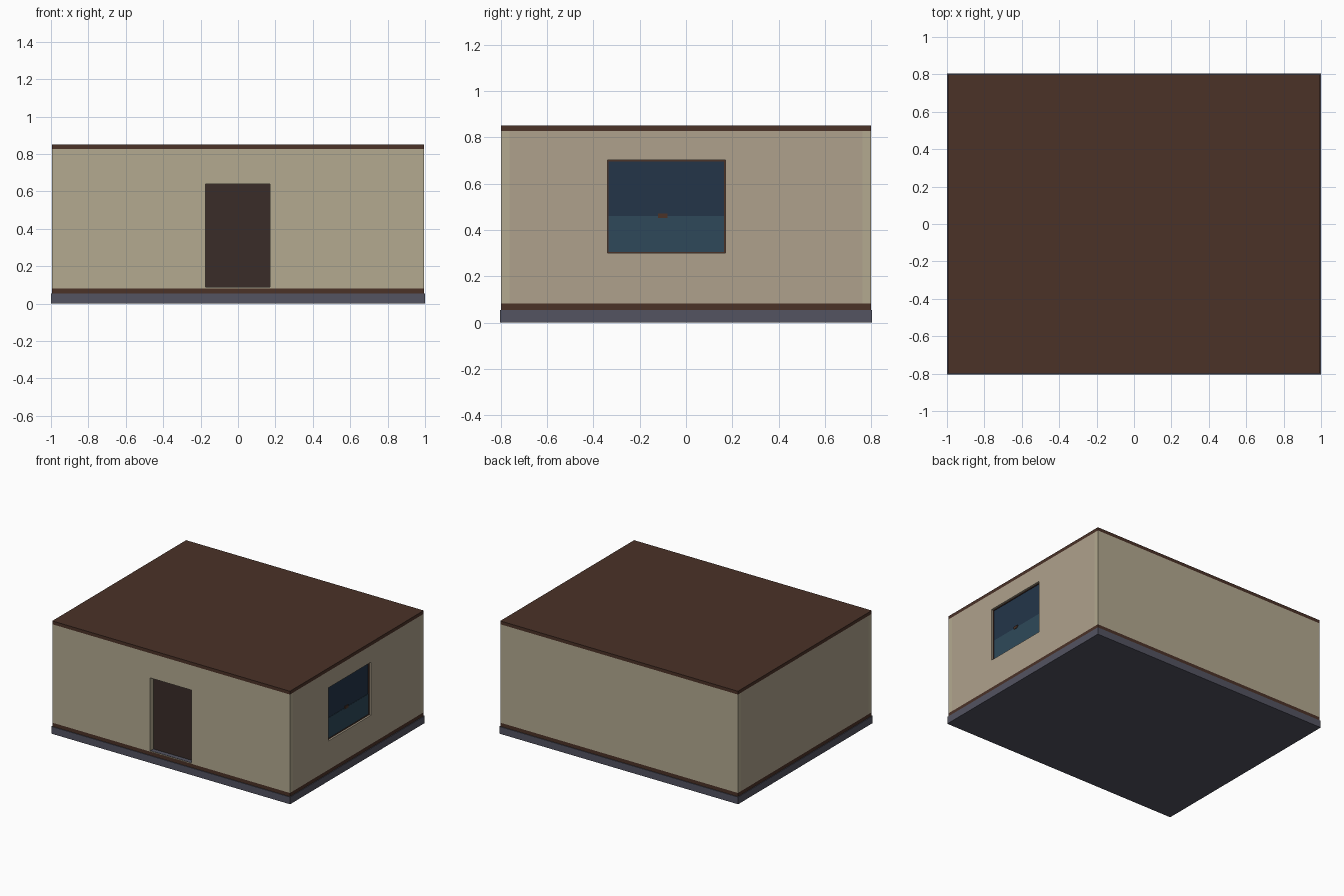
import bpy, bmesh

if "Cube" in bpy.data.objects:
    bpy.data.objects.remove(bpy.data.objects["Cube"])

def material(name, r, g, b):
    m = bpy.data.materials.new(name)
    lin = [(c / 255) ** 2.2 for c in (r, g, b)]
    m.diffuse_color = (*lin, 1)
    m.use_nodes = True
    m.node_tree.nodes["Principled BSDF"].inputs["Base Color"].default_value = m.diffuse_color
    return m

WALL = material("cream_plaster", 178, 168, 143)
SIDE = material("warm_plaster", 173, 160, 139)
BROWN = material("brown_wood", 76, 53, 44)
STONE = material("slate_base", 84, 84, 97)
DOOR = material("dark_door", 60, 48, 45)
GLASS_UP = material("deep_blue_glass", 40, 56, 74)
GLASS_LOW = material("teal_glass", 50, 74, 90)

def finish(name, bm, mat):
    bmesh.ops.recalc_face_normals(bm, faces=bm.faces)
    mesh = bpy.data.meshes.new(name)
    bm.to_mesh(mesh)
    bm.free()
    mesh.materials.append(mat)
    ob = bpy.data.objects.new(name, mesh)
    bpy.context.collection.objects.link(ob)
    return ob

def box(name, x, y, z, mat):
    """Box from (min, max) ranges."""
    bm = bmesh.new()
    bmesh.ops.create_cube(bm, size=1)
    for v in bm.verts:
        v.co = [r[0] if c < 0 else r[1] for c, r in zip(v.co, (x, y, z))]
    return finish(name, bm, mat)

def ring(name, axis, depth, outer, inner, mat):
    """Rectangular plate with a rectangular hole, extruded along an axis.
    outer and inner are (u0, u1, v0, v1)."""
    bm = bmesh.new()
    def loop(rect, d):
        u0, u1, v0, v1 = rect
        out = []
        for u, v in ((u0, v0), (u1, v0), (u1, v1), (u0, v1)):
            co = [u, v]
            co.insert(axis, d)
            out.append(bm.verts.new(co))
        return out
    loops = [loop(outer, depth[0]), loop(outer, depth[1]),
             loop(inner, depth[1]), loop(inner, depth[0])]
    for k in range(4):
        a, b = loops[k], loops[(k + 1) % 4]
        for i in range(4):
            j = (i + 1) % 4
            bm.faces.new((a[i], a[j], b[j], b[i]))
    return finish(name, bm, mat)

X, Y, T = 0.995, 0.80, 0.038      # half sizes and wall thickness
Z0, Z1, TOP = 0.082, 0.827, 0.852
door = (-0.175, 0.172, 0.086, 0.64)
win = (-0.34, 0.17, 0.30, 0.702)

# Base, floor, skirting and roof
box("foundation", (-1, 1), (-0.805, 0.805), (0, 0.054), STONE)
ring("base_trim", 2, (0.054, Z0), (-X, X, -Y, Y), (-X + T, X - T, -Y + T, Y - T), BROWN)
box("floor", (-X + T, X - T), (-Y + T, Y - T), (0.054, Z0), STONE)
box("roof_slab", (-X, X), (-Y, Y), (Z1, TOP), BROWN)

# Walls
ring("front_wall", 1, (-Y, -Y + T), (-X, X, Z0, Z1), door, WALL)
box("back_wall", (-X, X), (Y - T, Y), (Z0, Z1), WALL)
box("left_wall", (-X, -X + T), (-Y + T, Y - T), (Z0, Z1), SIDE)
ring("right_wall", 0, (X - T, X), (-Y + T, Y - T, Z0, Z1), win, SIDE)

# Door, closing the opening from inside, with a stone sill
box("door_panel", (-0.185, 0.182), (-Y + T, -Y + T + 0.025), (Z0, 0.65), DOOR)
box("door_sill", (door[0], door[1]), (-Y + 0.004, -Y + T), (door[2], door[2] + 0.002), STONE)

# Sash window
edge = 0.005
ring("window_frame", 0, (X - 0.032, X - 0.014), win,
     (win[0] + edge, win[1] - edge, win[2] + edge, win[3] - edge), BROWN)
y_pane = (win[0] + edge, win[1] - edge)
box("upper_pane", (X - 0.030, X - 0.020), y_pane, (0.46, win[3] - edge), GLASS_UP)
box("lower_pane", (X - 0.028, X - 0.018), y_pane, (win[2] + edge, 0.46), GLASS_LOW)
box("sash_latch", (X - 0.022, X - 0.014), (-0.12, -0.08), (0.452, 0.472), BROWN)
